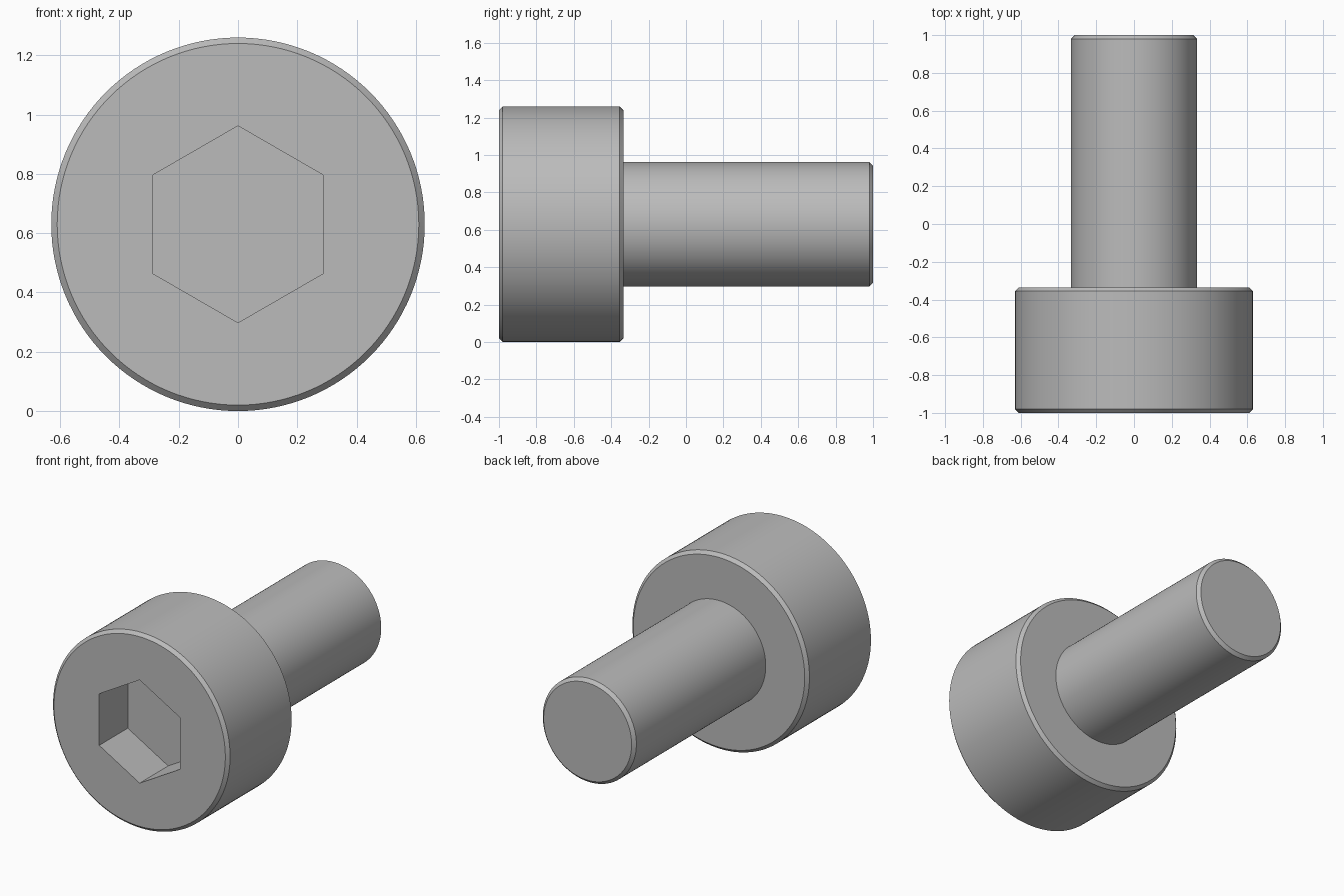
import bpy
import bmesh
from math import cos, sin, pi, radians

cube = bpy.data.objects.get("Cube")
if cube:
    bpy.data.objects.remove(cube, do_unlink=True)

HEAD_R, SHANK_R, HEX_R = 0.63, 0.333, 0.332
CHAMFER = 0.02
FRONT, SHOULDER, END = -1.0, -0.335, 1.0
SOCKET_DEPTH = 0.29
SEGMENTS = 128

steel = bpy.data.materials.new("steel grey")
steel.use_nodes = True
GREY = (0.5, 0.5, 0.5, 1)
steel.diffuse_color = GREY
steel.node_tree.nodes["Principled BSDF"].inputs["Base Color"].default_value = GREY


def ring(bm, radius, y, count):
    """Closed ring of vertices around the bolt axis, one corner at the top."""
    return [bm.verts.new((radius * sin(2 * pi * i / count), y,
                          HEAD_R + radius * cos(2 * pi * i / count)))
            for i in range(count)]


def bridge(bm, a, b):
    """Quads between two rings of equal count."""
    for i in range(len(a)):
        j = (i + 1) % len(a)
        bm.faces.new((a[i], a[j], b[j], b[i]))


def edge_loop(bm, verts):
    pairs = zip(verts, verts[1:] + verts[:1])
    return [bm.edges.get(p) or bm.edges.new(p) for p in pairs]


bm = bmesh.new()

# Head and shank: chamfered profile turned around the axis
profile = [
    (HEAD_R - CHAMFER, FRONT), (HEAD_R, FRONT + CHAMFER),
    (HEAD_R, SHOULDER - CHAMFER), (HEAD_R - CHAMFER, SHOULDER),
    (SHANK_R, SHOULDER), (SHANK_R, END - CHAMFER),
    (SHANK_R - CHAMFER, END),
]
rings = [ring(bm, r, y, SEGMENTS) for r, y in profile]
for a, b in zip(rings, rings[1:]):
    bridge(bm, a, b)
bm.faces.new(rings[-1])

# Hexagonal socket with a flat floor
mouth = ring(bm, HEX_R, FRONT, 6)
floor = ring(bm, HEX_R, FRONT + SOCKET_DEPTH, 6)
bridge(bm, mouth, floor)
bm.faces.new(floor)

# Front face between the rim and the socket mouth
bmesh.ops.triangle_fill(bm, use_beauty=True, normal=(0, -1, 0),
                        edges=edge_loop(bm, rings[0]) + edge_loop(bm, mouth))
bmesh.ops.recalc_face_normals(bm, faces=bm.faces)

mesh = bpy.data.meshes.new("socket_head_bolt")
bm.to_mesh(mesh)
bm.free()
mesh.materials.append(steel)
bolt = bpy.data.objects.new("socket_head_bolt", mesh)
bpy.context.collection.objects.link(bolt)

# Smooth sides with crisp chamfers and socket corners
bpy.ops.object.select_all(action="DESELECT")
bolt.select_set(True)
bpy.context.view_layer.objects.active = bolt
bpy.ops.object.shade_smooth_by_angle(angle=radians(30))
